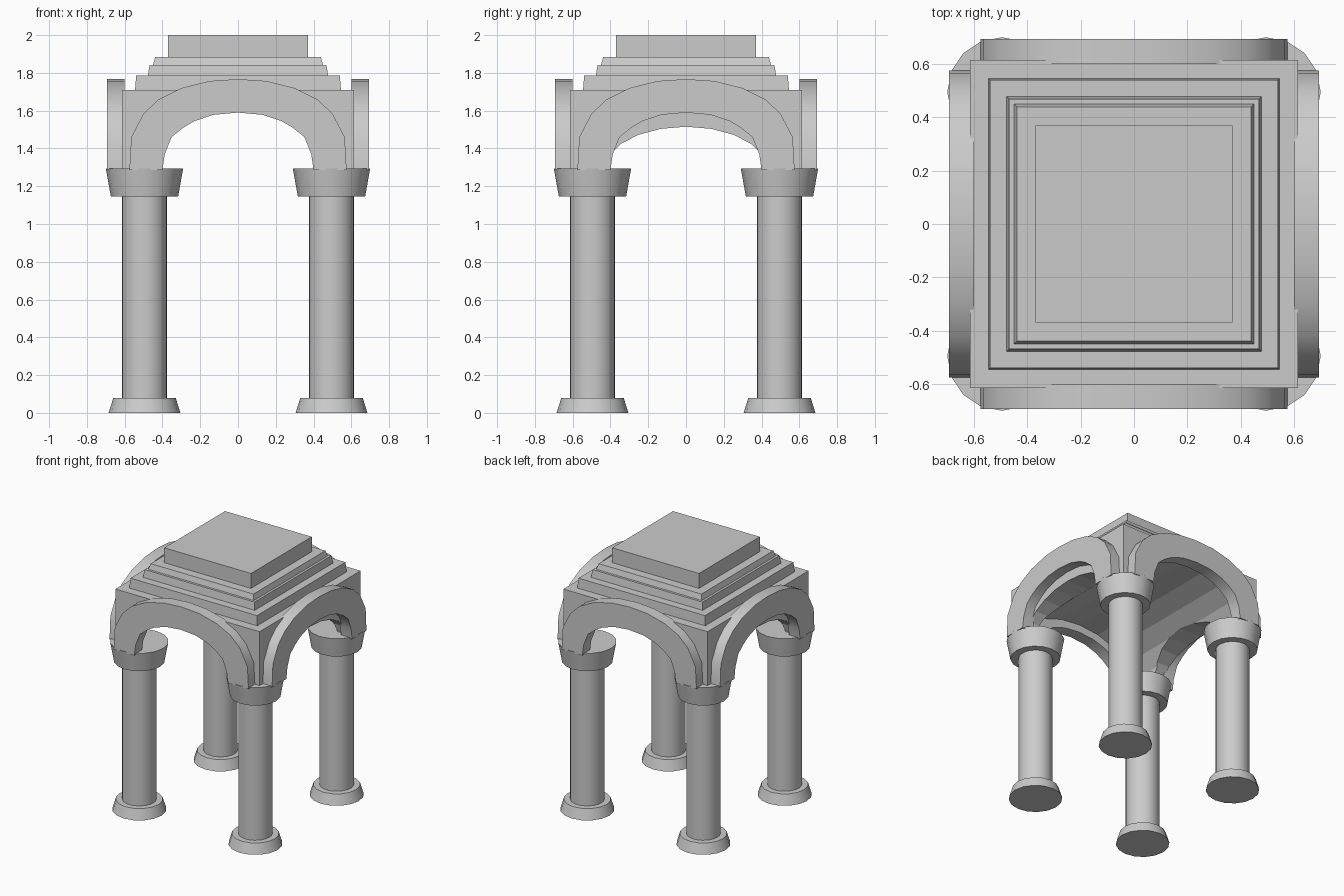
import bpy, bmesh, math
from mathutils import Matrix

if "Cube" in bpy.data.objects:
    bpy.data.objects.remove(bpy.data.objects["Cube"])


def make(name, bm, smooth=False):
    bmesh.ops.recalc_face_normals(bm, faces=bm.faces)
    me = bpy.data.meshes.new(name)
    bm.to_mesh(me)
    bm.free()
    ob = bpy.data.objects.new(name, me)
    bpy.context.collection.objects.link(ob)
    if smooth:
        bpy.ops.object.select_all(action='DESELECT')
        ob.select_set(True)
        bpy.context.view_layer.objects.active = ob
        bpy.ops.object.shade_smooth_by_angle(angle=math.radians(30))
    return ob


def cone(name, x, y, z0, z1, r0, r1, sides=16):
    bm = bmesh.new()
    bmesh.ops.create_cone(bm, cap_ends=True, segments=sides, radius1=r0, radius2=r1,
                          depth=z1 - z0, matrix=Matrix.Translation((x, y, (z0 + z1) / 2)))
    return make(name, bm, True)


def slab(name, z0, z1, h0, h1):
    # square slab with tapered sides
    bm = bmesh.new()
    bmesh.ops.create_cube(bm, size=2)
    for v in bm.verts:
        h, z = (h0, z0) if v.co.z < 0 else (h1, z1)
        v.co = (v.co.x * h, v.co.y * h, z)
    return make(name, bm)


def extrude_profile(name, pts, y0, y1, angle=0, smooth=False):
    # x/z outline extruded along y, then turned about z
    bm = bmesh.new()
    face = bm.faces.new([bm.verts.new((x, y0, z)) for x, z in pts])
    ext = bmesh.ops.extrude_face_region(bm, geom=[face])['geom']
    for v in ext:
        if isinstance(v, bmesh.types.BMVert):
            v.co.y = y1
    bmesh.ops.rotate(bm, verts=bm.verts, matrix=Matrix.Rotation(angle, 3, 'Z'))
    return make(name, bm, smooth)


def mirrored(half):
    return half + [(-x, z) for x, z in reversed(half) if x > 0]


# Columns
for i, (sx, sy) in enumerate([(-1, -1), (1, -1), (1, 1), (-1, 1)]):
    x, y = sx * 0.495, sy * 0.495
    cone(f"column_base_{i}", x, y, 0, 0.08, 0.19, 0.165)
    cone(f"column_shaft_{i}", x, y, 0.08, 1.15, 0.12, 0.12, 24)
    cone(f"column_capital_{i}", x, y, 1.145, 1.295, 0.178, 0.205)

# Arch bands on the four sides
outer = [(0.575, 1.285), (0.565, 1.46), (0.50, 1.585), (0.42, 1.66),
         (0.30, 1.72), (0.15, 1.757), (0, 1.767)]
inner = [(0.40, 1.285), (0.388, 1.37), (0.352, 1.46), (0.29, 1.51),
         (0.23, 1.545), (0.13, 1.578), (0, 1.59)]
band = mirrored(outer) + mirrored(inner)[::-1]
for i in range(4):
    extrude_profile(f"arch_{i}", band, -0.693, -0.60, i * math.pi / 2, True)

# Vaulted block with two crossing tunnels cut out
block = slab("vault_block", 1.29, 1.71, 0.615, 0.615)


def tunnel(name, a, h, angle, n=10):
    pts = [(a, 1.2)] + [(a * math.cos(math.pi * k / n), 1.29 + h * math.sin(math.pi * k / n))
                        for k in range(n + 1)] + [(-a, 1.2)]
    ob = extrude_profile(name, pts, -0.9, 0.9, angle)
    ob.hide_render = True
    ob.hide_set(True)
    mod = block.modifiers.new(name, 'BOOLEAN')
    mod.operation = 'DIFFERENCE'
    mod.solver = 'EXACT'
    mod.object = ob


tunnel("long_tunnel_cutter", 0.55, 0.36, 0)
tunnel("cross_tunnel_cutter", 0.43, 0.225, math.pi / 2)

# Stepped roof
slab("roof_step_lower", 1.71, 1.785, 0.545, 0.539)
slab("roof_step_middle", 1.785, 1.843, 0.477, 0.468)
slab("roof_step_upper", 1.843, 1.885, 0.45, 0.438)
slab("roof_cap", 1.885, 2.0, 0.37, 0.37)
